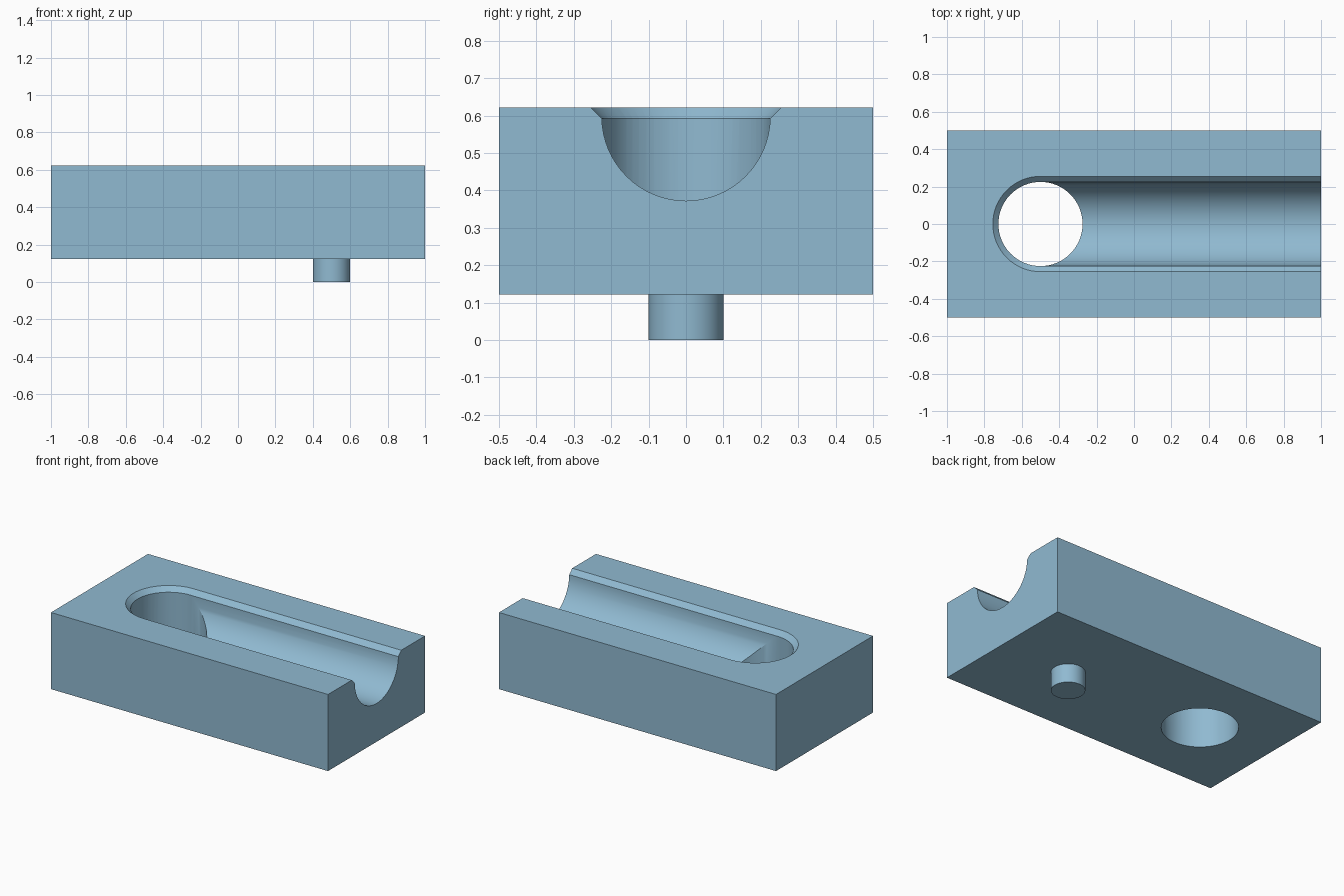
import bpy, bmesh, math
from mathutils import Matrix

if "Cube" in bpy.data.objects:
    bpy.data.objects.remove(bpy.data.objects["Cube"])

SEG = 64
BOTTOM, TOP = 0.122, 0.622
HOLE_X, R = -0.5, 0.225
CHAMFER_Z = 0.592

blue = bpy.data.materials.new("steel blue")
blue.diffuse_color = (0.28, 0.49, 0.64, 1)
blue.use_nodes = True
blue.node_tree.nodes["Principled BSDF"].inputs["Base Color"].default_value = blue.diffuse_color


def make(name, bm):
    bmesh.ops.recalc_face_normals(bm, faces=bm.faces)
    mesh = bpy.data.meshes.new(name)
    bm.to_mesh(mesh)
    bm.free()
    mesh.materials.append(blue)
    obj = bpy.data.objects.new(name, mesh)
    bpy.context.collection.objects.link(obj)
    return obj


def cylinder(name, radius, length, matrix):
    bm = bmesh.new()
    bmesh.ops.create_cone(bm, cap_ends=True, segments=SEG, radius1=radius,
                          radius2=radius, depth=length, matrix=matrix)
    return make(name, bm)


def slot_ring(bm, r, z):
    # half circle around the hole, running out past the open end
    pts = [(HOLE_X + r * math.cos(a), r * math.sin(a))
           for a in (math.pi / 2 + math.pi * i / (SEG // 2) for i in range(SEG // 2 + 1))]
    pts += [(1.1, -r), (1.1, r)]
    return [bm.verts.new((x, y, z)) for x, y in pts]


# main block
bm = bmesh.new()
bmesh.ops.create_cube(bm, size=1, matrix=Matrix.Translation((0, 0, (BOTTOM + TOP) / 2))
                      @ Matrix.Diagonal((2, 1, TOP - BOTTOM, 1)))
block = make("block", bm)

# cutters: through hole, round groove, flared slot for the chamfered rim
hole = cylinder("hole_cutter", R, 2, Matrix.Translation((HOLE_X, 0, 0.4)))
groove = cylinder("groove_cutter", R, 1.6, Matrix.Translation((0.3, 0, 0.597))
                  @ Matrix.Rotation(math.pi / 2, 4, 'Y'))
bm = bmesh.new()
low = slot_ring(bm, R - 0.006, CHAMFER_Z - 0.006)
high = slot_ring(bm, R + 0.06, CHAMFER_Z + 0.06)
n = len(low)
bm.faces.new(low)
bm.faces.new(high)
for i in range(n):
    j = (i + 1) % n
    bm.faces.new((low[i], low[j], high[j], high[i]))
rim = make("rim_cutter", bm)

bpy.context.view_layer.objects.active = block
for cutter in (hole, groove, rim):
    cutter.hide_render = True
    mod = block.modifiers.new(cutter.name, 'BOOLEAN')
    mod.operation = 'DIFFERENCE'
    mod.solver = 'EXACT'
    mod.object = cutter
    bpy.ops.object.modifier_apply(modifier=mod.name)
for cutter in (hole, groove, rim):
    bpy.data.objects.remove(cutter)

# locating peg underneath
peg = cylinder("peg", 0.1, BOTTOM + 0.01, Matrix.Translation((0.5, 0, (BOTTOM + 0.01) / 2)))

for obj in (block, peg):
    bpy.ops.object.select_all(action='DESELECT')
    obj.select_set(True)
    bpy.context.view_layer.objects.active = obj
    bpy.ops.object.shade_smooth_by_angle(angle=math.radians(25))
